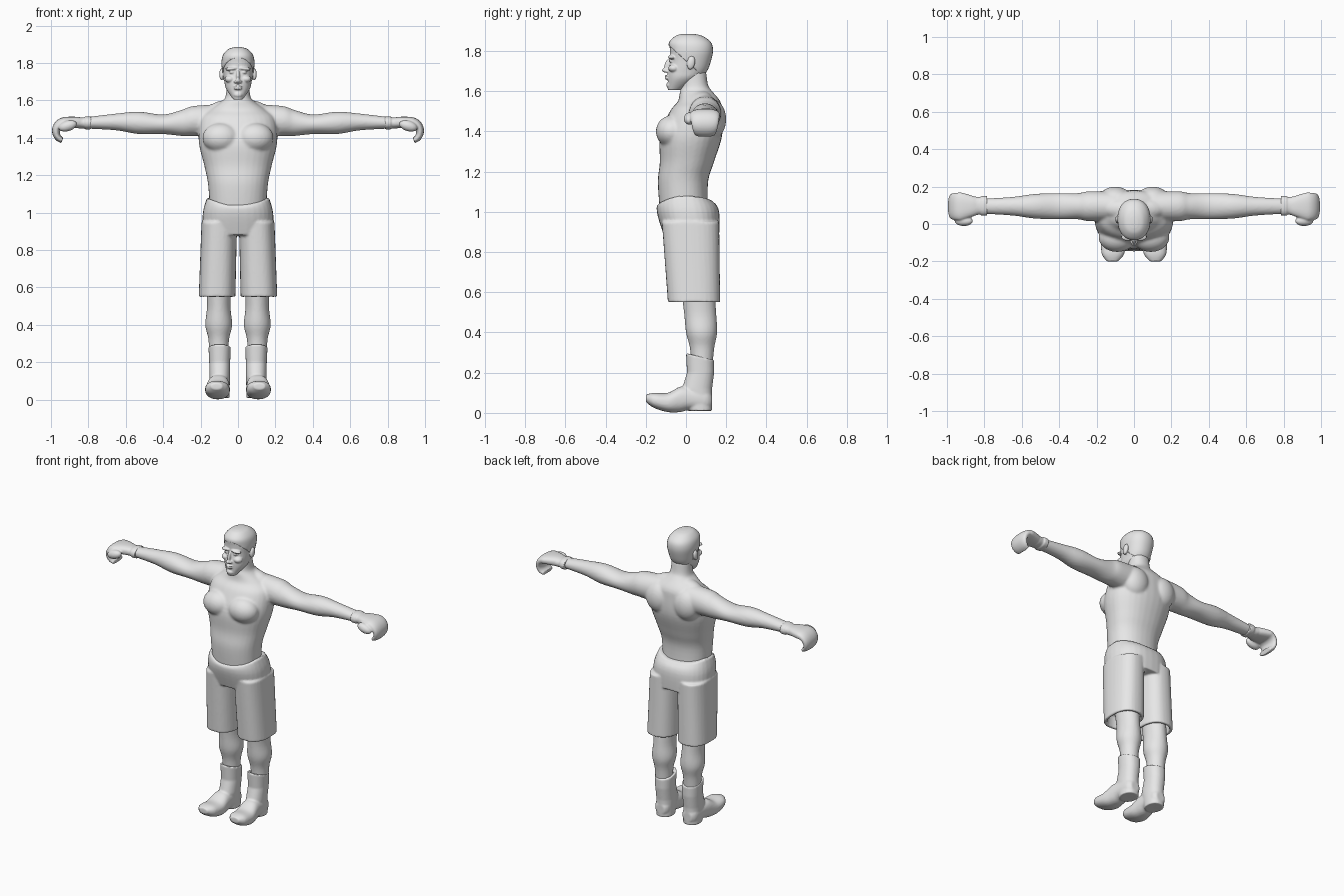
import bpy
import bmesh
import math
from mathutils import Matrix, Vector

if "Cube" in bpy.data.objects:
    bpy.data.objects.remove(bpy.data.objects["Cube"])

clay = bpy.data.materials.new("plain grey")
clay.use_nodes = True
clay.diffuse_color = (0.8, 0.8, 0.8, 1)
clay.node_tree.nodes["Principled BSDF"].inputs["Base Color"].default_value = clay.diffuse_color

X, Y, Z = Matrix.Identity(3)
# For each direction: along, across, depth
AXES = {"x": (X, Y, Z), "y": (Y, X, Z), "z": (Z, X, Y)}
SIDES = 32


def blend(before, start, end, after, t):
    """Smooth curve value between start and end."""
    slope_in, slope_out = (end - before) / 2, (after - start) / 2
    ease = t * t * (3 - 2 * t)
    return (start * (1 - ease) + end * ease
            + slope_in * (t * (1 - t) ** 2) - slope_out * (t * t * (1 - t)))


def rounded(value, power):
    return math.copysign(abs(value) ** power, value)


def loft(bm, rings, power=0.9, steps=5):
    """Closed skin over rings, each a centre and two half-axis vectors."""
    padded = [rings[0]] + rings + [rings[-1]]
    path = []
    for i in range(len(rings) - 1):
        for s in range(steps):
            path.append([blend(*parts, s / steps) for parts in zip(*padded[i:i + 4])])
    path.append(rings[-1])
    loops = []
    for centre, across, depth in path:
        loop = []
        for k in range(SIDES):
            angle = k * math.tau / SIDES
            loop.append(bm.verts.new(centre + across * rounded(math.cos(angle), power)
                                     + depth * rounded(math.sin(angle), power)))
        loops.append(loop)
    for lower, upper in zip(loops, loops[1:]):
        for k in range(SIDES):
            n = (k + 1) % SIDES
            bm.faces.new((lower[k], lower[n], upper[n], upper[k]))
    bm.faces.new(loops[0])
    bm.faces.new(loops[-1])


def stack(bm, axis, rows, offset=0.0, splay=0.0, **options):
    """Loft rows of (position, near edge, far edge, half width) along an axis."""
    along, across, depth = AXES[axis]
    rings = []
    for position, near, far, half in rows:
        shift = offset + splay * (rows[0][0] - position)
        centre = along * position + across * shift + depth * (near + far) / 2
        rings.append((centre, across * half, depth * (far - near) / 2))
    loft(bm, rings, **options)


def ball(bm, place, size, turn=0.0, axis="X"):
    """Ellipsoid used as a muscle or facial form."""
    matrix = (Matrix.Translation(place) @ Matrix.Rotation(turn, 4, axis)
              @ Matrix.Diagonal(size).to_4x4())
    bmesh.ops.create_uvsphere(bm, u_segments=24, v_segments=16, radius=1, matrix=matrix)


def finish(bm, name):
    """Turn the mesh into a smooth grey object."""
    bmesh.ops.recalc_face_normals(bm, faces=bm.faces[:])
    mesh = bpy.data.meshes.new(name)
    bm.to_mesh(mesh)
    bm.free()
    mesh.materials.append(clay)
    for face in mesh.polygons:
        face.use_smooth = True
    part = bpy.data.objects.new(name, mesh)
    bpy.context.collection.objects.link(part)
    return part


def fuse(bm, name, voxel, relax=3):
    """Mirror the forms to the other side and melt them into one surface."""
    part = finish(bm, name)
    mirror = part.modifiers.new("mirror", "MIRROR")
    mirror.use_mirror_merge = False
    remesh = part.modifiers.new("fuse", "REMESH")
    remesh.mode = "VOXEL"
    remesh.voxel_size = voxel
    remesh.use_smooth_shade = True
    soften = part.modifiers.new("soften", "SMOOTH")
    soften.factor = 0.5
    soften.iterations = relax


# Torso and neck
bm = bmesh.new()
stack(bm, "z", [
    (1, -.13, .11, .15), (1.15, -.14, .11, .16), (1.25, -.13, .14, .18),
    (1.38, -.13, .18, .21), (1.5, -.08, .18, .2), (1.55, -.04, .17, .15),
    (1.6, -.03, .13, .08), (1.63, -.02, .11, .065), (1.7, -.02, .1, .06)])
# Arms
stack(bm, "x", [
    (.1, 1.4, 1.58, .08), (.24, 1.41, 1.57, .08), (.3, 1.41, 1.55, .07),
    (.4, 1.42, 1.525, .07), (.53, 1.42, 1.54, .066), (.65, 1.44, 1.53, .05),
    (.82, 1.45, 1.51, .04)], offset=.095, power=1)
# Chest, shoulder blades and neck muscles
ball(bm, place=(.09, -.07, 1.4), size=(.1, .08, .08))
ball(bm, place=(.1, .13, 1.46), size=(.09, .07, .1))
ball(bm, place=(.08, .08, 1.56), size=(.09, .05, .04), turn=.2, axis="Y")
fuse(bm, "torso_and_arms", voxel=.008, relax=5)

# Head shape, shared by the hair
skull = [
    (1.605, -.09, -.03, .025), (1.66, -.09, .06, .063), (1.7, -.09, .1, .073),
    (1.75, -.08, .12, .08), (1.8, -.08, .13, .085), (1.84, -.08, .12, .077),
    (1.87, -.05, .08, .05), (1.88, -.02, .04, .02)]
bm = bmesh.new()
stack(bm, "z", skull)
# Nose tip, bridge and nostrils
ball(bm, place=(0, -.1, 1.704), size=(.013, .02, .012))
ball(bm, place=(0, -.09, 1.73), size=(.01, .017, .036), turn=-.3)
ball(bm, place=(.012, -.095, 1.7), size=(.009, .012, .009))
# Brow, eyes and cheeks
ball(bm, place=(.033, -.07, 1.77), size=(.036, .02, .01), turn=.1, axis="Y")
ball(bm, place=(.032, -.07, 1.75), size=(.014, .014, .008))
ball(bm, place=(.043, -.06, 1.714), size=(.028, .028, .02))
# Lips and chin
for height in (1.663, 1.675):
    ball(bm, place=(0, -.093, height), size=(.022, .014, .006))
ball(bm, place=(0, -.08, 1.63), size=(.024, .018, .017))
# Ears
ball(bm, place=(.088, .025, 1.74), size=(.012, .02, .033), turn=-.2)
fuse(bm, "head", voxel=.004)

# Short hair: a slightly larger skull cut along a slanted hairline
bm = bmesh.new()
stack(bm, "z", skull)
middle = Vector((0, .02, 1.76))
bmesh.ops.scale(bm, vec=(1.04, 1.04, 1.04), space=Matrix.Translation(-middle), verts=bm.verts)
bmesh.ops.bisect_plane(bm, geom=bm.verts[:] + bm.edges[:] + bm.faces[:],
                       plane_co=(0, 0, 1.75), plane_no=(0, .9, 1), clear_inner=True)
hair = finish(bm, "hair")
shell = hair.modifiers.new("thickness", "SOLIDIFY")
shell.thickness = .01

# Shorts: hips with a waistband that dips at the middle
bm = bmesh.new()
stack(bm, "z", [
    (1.08, -.14, .13, .166), (1, -.145, .165, .188), (.88, -.11, .165, .19)], power=.85)
for v in bm.verts:
    fade = max(0, (v.co.z - 1.03) / .05)
    drop = .045 if v.co.y < 0 else .025
    v.co.z -= fade * drop * max(0, 1 - (v.co.x / .166) ** 2)
# Shorts: hollow legs, ending inside the hem
stack(bm, "z", [
    (.95, -.12, .165, .095), (.55, -.09, .17, .098),
    (.55, -.07, .15, .08), (.63, -.07, .15, .08)],
    offset=.1, splay=.03, power=.82, steps=1)
fuse(bm, "shorts", voxel=.007)

# Lower legs
bm = bmesh.new()
stack(bm, "z", [
    (.65, -.03, .14, .07), (.5, -.01, .15, .063), (.4, 0, .155, .072),
    (.32, .02, .14, .055), (.2, .03, .13, .05)], offset=.103, power=1)
fuse(bm, "lower_legs", voxel=.007)

# Boots: open shaft with a rim that rises at the front
bm = bmesh.new()
stack(bm, "z", [
    (.23, .04, .11, .04), (.28, .02, .12, .045), (.28, 0, .14, .06),
    (.2, .005, .14, .056), (.12, -.02, .13, .055), (.01, .01, .13, .053)],
    offset=.098, steps=1)
for v in bm.verts:
    if v.co.z > .25:
        v.co.z -= (v.co.y - .07) / 4
# Boots: foot from heel to raised toe
stack(bm, "y", [
    (.13, .03, .09, .03), (.1, .01, .12, .05), (.02, .015, .13, .055),
    (-.03, .004, .13, .06), (-.09, .004, .1, .066), (-.16, .025, .1, .06),
    (-.2, .055, .09, .03)], offset=.098, splay=.05, power=.85)
fuse(bm, "boots", voxel=.006)

# Boxing gloves: cuff with a raised wrist band
bm = bmesh.new()
stack(bm, "x", [
    (.785, 1.445, 1.515, .053), (.815, 1.445, 1.515, .053),
    (.82, 1.45, 1.51, .046), (.85, 1.45, 1.51, .05)], offset=.097, steps=1)
# Boxing gloves: mitt that curls downward along an arc
mitt = [(Vector((.83, .095, 1.48)), Y * .043, Z * .028),
        (Vector((.87, .095, 1.483)), Y * .058, Z * .03)]
for k in range(8):
    curl = .4 * k
    outward = X * math.sin(curl) + Z * math.cos(curl)
    mitt.append((Vector((.923, .094, 1.433)) + outward * .05,
                 Y * (.074 - .003 * curl ** 2), outward * (.029 - .005 * curl)))
loft(bm, mitt, power=.82)
# Boxing gloves: thumb
ball(bm, place=(.91, .016, 1.464), size=(.05, .027, .028), turn=.3, axis="Y")
fuse(bm, "boxing_gloves", voxel=.005)
